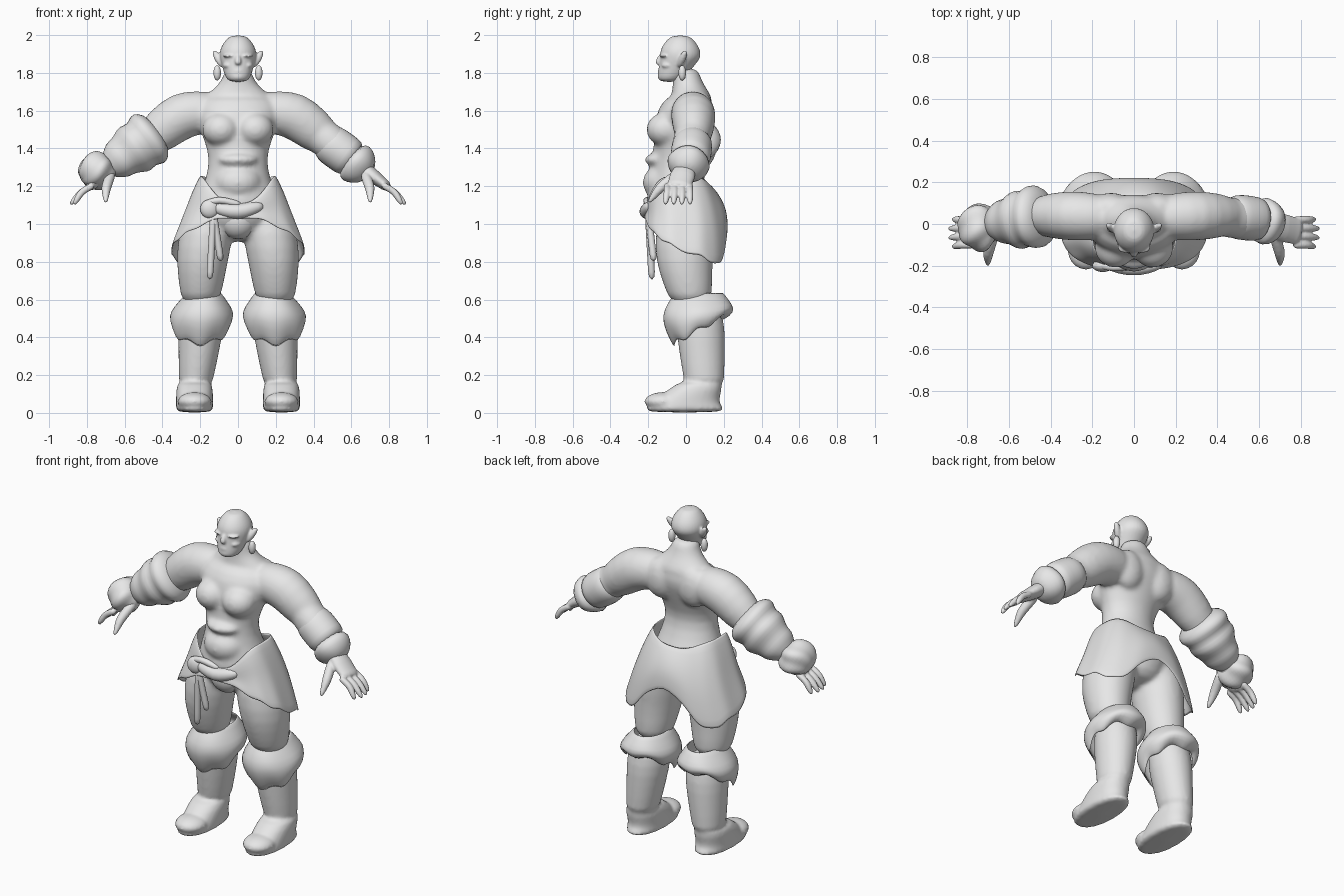
import bpy, bmesh
from math import sin, cos, pi, copysign
from mathutils import Vector

default_cube = bpy.data.objects.get("Cube")
if default_cube:
    bpy.data.objects.remove(default_cube, do_unlink=True)

clay = bpy.data.materials.new("plain_grey")
clay.use_nodes = True
clay.diffuse_color = (.8, .8, .8, 1)
clay.node_tree.nodes["Principled BSDF"].inputs["Base Color"].default_value = clay.diffuse_color


def finish(name, bm, subdivide=True, cloth=False):
    """Turn a bmesh into a smooth shaded object, thickened if it is cloth."""
    bmesh.ops.recalc_face_normals(bm, faces=bm.faces)
    mesh = bpy.data.meshes.new(name)
    bm.to_mesh(mesh)
    bm.free()
    mesh.materials.append(clay)
    for face in mesh.polygons:
        face.use_smooth = True
    obj = bpy.data.objects.new(name, mesh)
    bpy.context.collection.objects.link(obj)
    if cloth:
        obj.modifiers.new("thickness", 'SOLIDIFY').thickness = .01
    if subdivide:
        smooth = obj.modifiers.new("smooth", 'SUBSURF')
        smooth.levels = smooth.render_levels = 1
    return obj


def blend(name, parts, voxel, passes):
    """Melt overlapping parts into one continuous skin."""
    bm = bmesh.new()
    graph = bpy.context.evaluated_depsgraph_get()
    for part in parts:
        shape = part.evaluated_get(graph)
        bm.from_mesh(shape.to_mesh())
        shape.to_mesh_clear()
    for part in parts:
        bpy.data.objects.remove(part, do_unlink=True)
    skin = finish(name, bm, subdivide=False)
    remesh = skin.modifiers.new("merge", 'REMESH')
    remesh.mode = 'VOXEL'
    remesh.voxel_size = voxel
    remesh.use_smooth_shade = True
    skin.modifiers.new("soften", 'SMOOTH').iterations = passes


def along_path(path, t):
    """Point at fraction t of a path whose legs all count the same."""
    place = t * (len(path) - 1)
    leg = min(int(place), len(path) - 2)
    return Vector(path[leg]).lerp(Vector(path[leg + 1]), place - leg)


def limb(name, path, radii, depth=(1, 1), side=1, level=False, segments=16,
         lift=None, waves=0, swell=0, square=1, cloth=False):
    """Skin evenly spaced rings along a path. Depth gives the ratio of depth
    to width at both ends. Level rings stay horizontal, others face the path."""
    bm = bmesh.new()
    last = len(radii) - 1
    mirror = Vector((side, 1, 1))
    centres = [along_path(path, i / last) * mirror for i in range(last + 1)]
    rows = []
    for i, radius in enumerate(radii):
        t = i / last
        across, deep = Vector((1, 0, 0)), Vector((0, 1, 0))
        if not level:
            ahead = (centres[min(i + 1, last)] - centres[max(i - 1, 0)]).normalized()
            deep = (deep - ahead * deep.dot(ahead)).normalized()
            across = deep.cross(ahead)
        ratio = depth[0] + (depth[1] - depth[0]) * t
        row = []
        for k in range(segments):
            angle = 2 * pi * k / segments
            c, s = cos(angle), sin(angle)
            size = radius * (1 + swell * cos(waves * angle + i))
            point = centres[i] + across * size * copysign(abs(c) ** square, c)
            point += deep * size * ratio * copysign(abs(s) ** square, s)
            if lift:
                point.z += lift(t, angle)
            row.append(bm.verts.new(point))
        rows.append(row)
    for low, high in zip(rows, rows[1:]):
        for k in range(segments):
            n = (k + 1) % segments
            bm.faces.new((low[k], low[n], high[n], high[k]))
    if not cloth:
        bm.faces.new(rows[0])
        bm.faces.new(rows[-1])
    return finish(name, bm, cloth=cloth)


def ball(name, place, radii, side=1):
    """Ellipsoid, mirrored to the other side on request."""
    bm = bmesh.new()
    bmesh.ops.create_uvsphere(bm, u_segments=20, v_segments=12, radius=1)
    for vert in bm.verts:
        vert.co = (vert.co * Vector(radii) + Vector(place)) * Vector((side, 1, 1))
    return finish(name, bm, subdivide=False)


def skirt_drape(t, angle):
    """Height of the skirt: dipping waist, hem long at the hips and longest behind."""
    front, back = max(0, -sin(angle)), max(0, sin(angle))
    flank = min(1, abs(cos(angle)) * 1.5)
    waist = 1.26 - .15 * front ** 3 - .05 * back ** 4
    hem = 1 - .15 * flank - .1 * flank * sin(angle) + .04 * front - .01 * cos(12 * angle)
    return waist + (hem - waist) * t


def cuff_hem(t, angle):
    """Pointed boot cuff hem that hangs lower at the front."""
    return t * t * (.07 * sin(angle) + .02 * cos(6 * angle))


# Torso, neck and head
body = [
    limb("torso", [(0, 0, .9), (0, -.06, 1.35), (0, .02, 1.7)],
         [.12, .2, .22, .17, .15, .18, .21, .24, .17], depth=(.95, .6), level=True, segments=24),
    limb("neck", [(0, .04, 1.63), (0, -.01, 1.83)], [.24, .18, .11, .08, .07],
         depth=(.45, 1.1), level=True),
    ball("belly_fold", (0, -.13, 1.34), (.11, .09, .04)),
    ball("lower_belly", (0, -.11, 1.22), (.13, .12, .1))]
head = [
    limb("skull", [(0, -.09, 1.75), (0, -.03, 1.88), (0, -.03, 2)],
         [.05, .07, .08, .09, .1, .1, .09, .07, .04], depth=(1.1, 1.1), level=True),
    limb("nose", [(0, -.13, 1.9), (0, -.15, 1.84)], [.01, .02, .02], segments=8),
    ball("lips", (0, -.13, 1.81), (.03, .02, .01)),
    ball("chin", (0, -.12, 1.78), (.04, .03, .02))]

# Skirt and loincloth
limb("skirt", [(0, -.04, 0), (0, 0, 0), (0, 0, 0)], [.2, .24, .27, .3, .33, .36],
     depth=(.85, .62), level=True, segments=48, lift=skirt_drape, square=.75, cloth=True)
ball("loincloth", (0, -.1, 1.02), (.1, .09, .1))

# Sash with its knot and hanging ties
limb("sash", [(-.15, -.19, 1.09), (0, -.21, 1.06), (.14, -.19, 1.1)], [.02, .04, .04, .04, .02])
limb("sash_loop", [(-.19, -.19, 1.1), (-.1, -.21, 1.13), (.02, -.2, 1.1)], [.02] * 5, segments=8)
ball("sash_knot", (-.15, -.2, 1.08), (.05, .03, .05))
limb("long_tie", [(-.13, -.2, 1.06), (-.15, -.18, .7)], [.02] * 5, segments=8)
limb("short_tie", [(-.13, -.2, 1.06), (-.09, -.17, .8)], [.02] * 5, segments=8)

for side, label in ((1, "left_"), (-1, "right_")):
    # Face pairs
    ball(label + "earring", (.11, -.02, 1.8), (.02, .02, .04), side)
    head += [
        ball("brow", (.04, -.11, 1.89), (.04, .03, .01), side),
        ball("cheek", (.05, -.09, 1.84), (.03, .04, .02), side),
        limb("ear", [(.08, -.04, 1.83), (.13, 0, 1.92)], [.01, .02, .02, .01], side=side)]

    # Chest, arm and thigh
    body += [
        ball("breast", (.09, -.11, 1.5), (.1, .1, .09), side),
        ball("shoulder_blade", (.11, .08, 1.58), (.1, .07, .12), side),
        limb("shoulder", [(.1, .03, 1.6), (.3, .04, 1.58), (.5, .04, 1.42)],
             [.1, .12, .13, .12, .09], depth=(1, .9), side=side),
        limb("forearm", [(.4, .04, 1.5), (.68, 0, 1.28)], [.1, .1, .1, .07, .05], side=side),
        limb("thigh", [(.15, 0, 1.1), (.19, -.01, .8), (.2, .03, .56)],
             [.12, .15, .14, .12, .1], depth=(1.1, 1.1), side=side, level=True)]

    # Hand with four fingers and a thumb
    hand = [
        limb("palm", [(.64, 0, 1.31), (.8, -.04, 1.19)], [.04, .04, .04, .03, .03],
             depth=(1.2, 2.4), side=side),
        limb("thumb", [(.67, -.04, 1.27), (.7, -.14, 1.19), (.7, -.2, 1.11)],
             [.03, .03, .03, .02, .01], side=side, segments=8)]
    for finger in range(4):
        spread = finger - 1.5
        drift = .04 * spread - .04
        hand.append(limb("finger", [(.76, drift, 1.21), (.83, drift, 1.17),
                                    (.9 - .02 * abs(spread), drift * 1.1, 1.1)],
                         [.02, .02, .02, .02, .01], side=side, segments=8))
    blend(label + "hand", hand, voxel=.006, passes=3)

    # Boot and folded cuff
    boot = [
        limb("shaft", [(.19, .07, .6), (.2, .08, .4), (.23, .1, .1)],
             [.1, .12, .12, .1, .09], depth=(1, 1.2), side=side, level=True),
        limb("foot", [(.23, .09, .18), (.23, 0, .06), (.23, -.01, 0)],
             [.09, .1, .1, .1, .1], depth=(1.2, 2.3), side=side, level=True, square=.9),
        ball("toe", (.23, -.12, .06), (.09, .1, .05), side)]
    blend(label + "boot", boot, voxel=.01, passes=6)
    limb(label + "boot_cuff", [(.18, .07, .64), (.2, .06, .43)], [.09, .13, .17, .17, .14],
         depth=(1.4, .9), side=side, level=True, segments=24, lift=cuff_hem, cloth=True)

blend("body", body, voxel=.012, passes=12)
blend("head", head, voxel=.006, passes=5)

# Left bracer with a flared end
limb("left_bracer", [(.44, .04, 1.46), (.62, .02, 1.33)], [.08, .11, .11, .11, .1])
limb("left_bracer_flare", [(.59, .02, 1.35), (.7, 0, 1.26)], [.1, .12, .1, .05],
     waves=4, swell=.04)

# Right sleeve of stacked folds, and a shaggy wristband
limb("right_sleeve", [(.42, .04, 1.49), (.7, 0, 1.29)],
     [.09, .15, .16, .13, .15, .13, .11, .11, .08, .05], side=-1, waves=3, swell=.03)
limb("right_wristband", [(.67, -.01, 1.33), (.83, -.02, 1.23)], [.05, .09, .1, .1, .08, .04],
     depth=(1.2, 1.1), side=-1, segments=24, waves=5, swell=.12)
